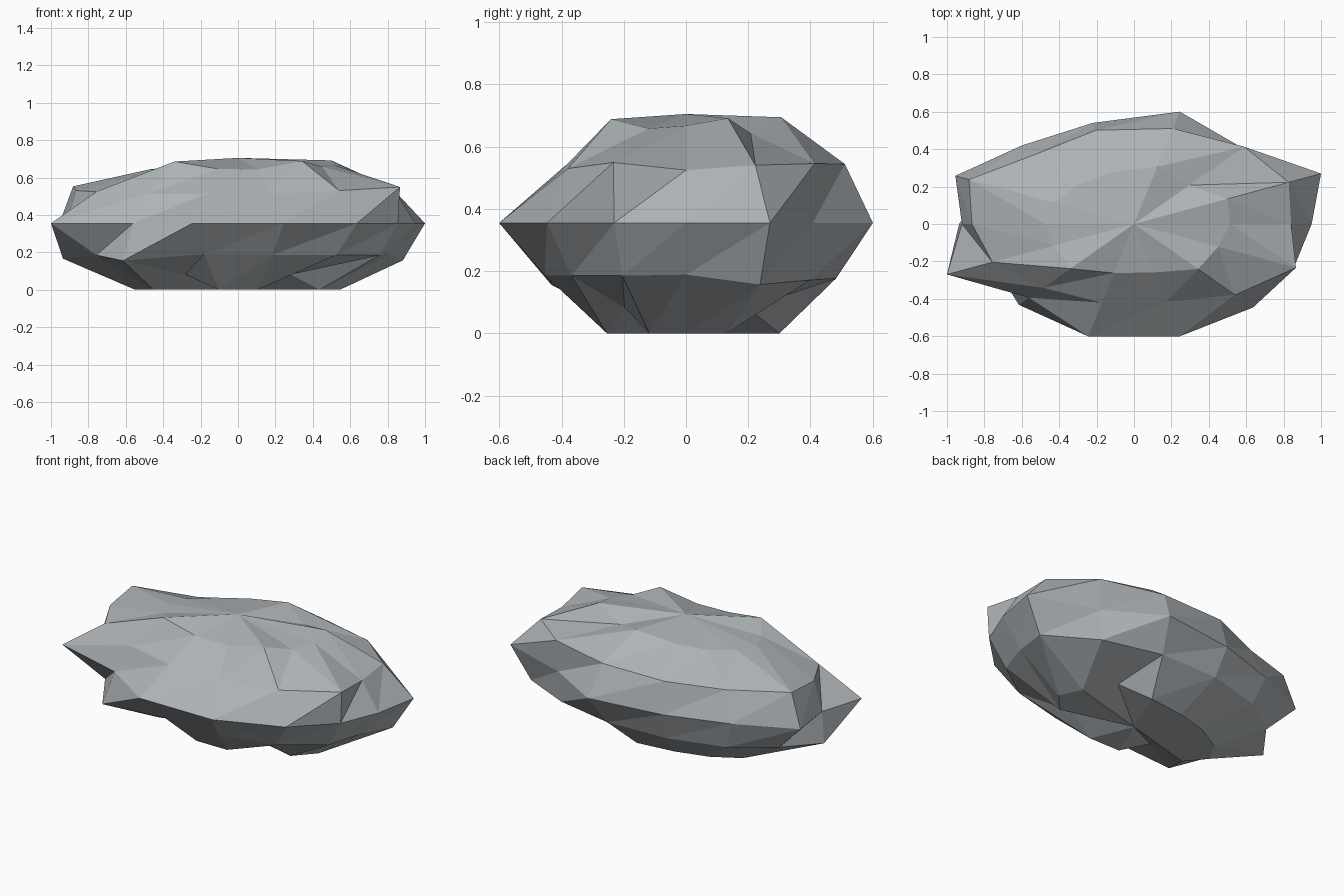
import bpy
import bmesh
from math import sin, cos, pi

# Remove the default object only
default_cube = bpy.data.objects.get("Cube")
if default_cube:
    bpy.data.objects.remove(default_cube, do_unlink=True)

SEGMENTS = 14
HALF_WIDTH, HALF_DEPTH, HALF_HEIGHT = 1.0, 0.56, 0.35
MIDDLE = 0.355

# Weathering of each ring, bottom to top, as percent of the smooth ellipsoid
WEATHERING = [
    [109, 107, 90, 110, 100, 100, 105, 110, 100, 90, 93, 93, 90, 97],
    [95, 113, 105, 102, 100, 100, 100, 108, 97, 114, 94, 96, 97, 97],
    [95, 111, 93, 110, 99, 96, 106, 92, 111, 90, 110, 110, 102, 95],
    [97, 106, 109, 108, 106, 98, 113, 100, 97, 90, 89, 88, 100, 111],
    [103, 111, 95, 112, 102, 96, 95, 95, 95, 109, 96, 95, 110, 100],
]


def make_material(name, color):
    """Plain single-colour stone material."""
    mat = bpy.data.materials.new(name)
    mat.use_nodes = True
    mat.diffuse_color = color
    shader = mat.node_tree.nodes["Principled BSDF"]
    shader.inputs["Base Color"].default_value = color
    shader.inputs["Roughness"].default_value = 0.9
    return mat


def rock_point(ring, segment, percent):
    """Point on the weathered ellipsoid, with the underside worn flat."""
    scale = percent / 100
    polar = pi * (ring + 1) / (len(WEATHERING) + 1)
    around = 2 * pi * segment / SEGMENTS
    x = HALF_WIDTH * scale * sin(polar) * cos(around)
    y = HALF_DEPTH * scale * sin(polar) * sin(around)
    z = MIDDLE - HALF_HEIGHT * scale * cos(polar)
    if ring == 0 and percent > 90:
        z = 0.0
    return (x, y, z)


def build_rock(name, material):
    bm = bmesh.new()
    rings = [[bm.verts.new(rock_point(r, s, p)) for s, p in enumerate(row)]
             for r, row in enumerate(WEATHERING)]
    base = bm.verts.new((0, 0, 0))
    peak = bm.verts.new((0, 0, MIDDLE + HALF_HEIGHT))

    for s in range(SEGMENTS):
        n = (s + 1) % SEGMENTS
        # Fans closing the underside and the crown
        bm.faces.new((base, rings[0][n], rings[0][s]))
        bm.faces.new((peak, rings[-1][s], rings[-1][n]))
        # Triangle facets between neighbouring rings
        for low, high in zip(rings, rings[1:]):
            bm.faces.new((low[s], low[n], high[n]))
            bm.faces.new((low[s], high[n], high[s]))

    bmesh.ops.recalc_face_normals(bm, faces=bm.faces)
    mesh = bpy.data.meshes.new(name)
    bm.to_mesh(mesh)
    bm.free()
    mesh.materials.append(material)
    rock = bpy.data.objects.new(name, mesh)
    bpy.context.collection.objects.link(rock)
    return rock


stone = make_material("stone_grey", (0.42, 0.45, 0.47, 1.0))
build_rock("rock", stone)
